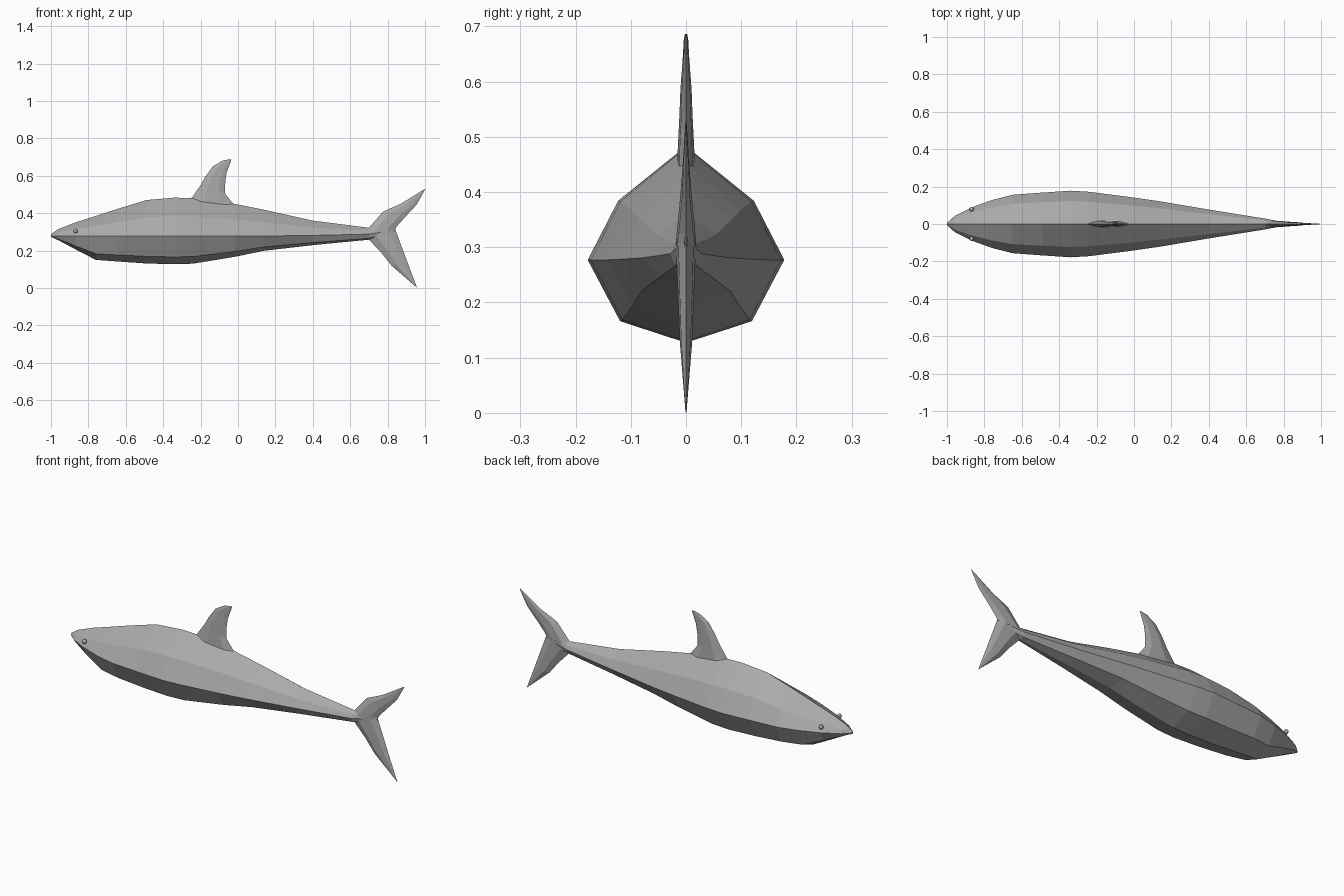
import bpy, bmesh, math

skin = bpy.data.materials.new("shark grey")
skin.diffuse_color = (0.4, 0.4, 0.4, 1)


def make_object(name, bm):
    bmesh.ops.remove_doubles(bm, verts=bm.verts, dist=0.0005)
    bmesh.ops.recalc_face_normals(bm, faces=bm.faces)
    mesh = bpy.data.meshes.new(name)
    bm.to_mesh(mesh)
    bm.free()
    mesh.materials.append(skin)
    ob = bpy.data.objects.new(name, mesh)
    bpy.context.collection.objects.link(ob)
    return ob


def loft(name, rings):
    """Skin a list of closed rings and cap both ends."""
    bm = bmesh.new()
    loops = [[bm.verts.new(p) for p in ring] for ring in rings]
    n = len(loops[0])
    for a, b in zip(loops, loops[1:]):
        for i in range(n):
            j = (i + 1) % n
            bm.faces.new((a[i], a[j], b[j], b[i]))
    bm.faces.new(loops[0])
    bm.faces.new(loops[-1])
    return make_object(name, bm)


def blade(name, stations):
    """Fin with a six-sided section: (lead x, z, trail x, z, half thickness)."""
    rings = []
    for lx, lz, tx, tz, t in stations:
        def at(f, y):
            return (lx + (tx - lx) * f, y, lz + (tz - lz) * f)
        rings.append([at(0, 0), at(0.3, t), at(0.75, t * 0.8), at(1, 0),
                      at(0.75, -t * 0.8), at(0.3, -t)])
    return loft(name, rings)


# Body: x, top z, middle z, bottom z, half width
stations = [
    (-1.00, 0.288, 0.279, 0.273, 0.006),
    (-0.96, 0.315, 0.279, 0.255, 0.042),
    (-0.87, 0.350, 0.278, 0.207, 0.088),
    (-0.76, 0.385, 0.277, 0.150, 0.128),
    (-0.65, 0.421, 0.277, 0.142, 0.156),
    (-0.49, 0.470, 0.277, 0.131, 0.168),
    (-0.34, 0.483, 0.277, 0.127, 0.178),
    (-0.24, 0.480, 0.277, 0.130, 0.172),
    (-0.02, 0.450, 0.277, 0.166, 0.144),
    (0.14, 0.418, 0.278, 0.199, 0.121),
    (0.40, 0.360, 0.281, 0.229, 0.077),
    (0.70, 0.322, 0.288, 0.258, 0.029),
    (0.84, 0.325, 0.310, 0.295, 0.003),
]
rings = []
for x, top, mid, bot, w in stations:
    up, low = mid + (top - mid) * 0.52, mid + (bot - mid) * 0.74
    rings.append([(x, 0, top), (x, 0.69 * w, up), (x, w, mid), (x, 0.67 * w, low),
                  (x, 0, bot), (x, -0.67 * w, low), (x, -w, mid), (x, -0.69 * w, up)])
loft("body", rings)

# Dorsal fin
blade("dorsal_fin", [
    (-0.29, 0.455, 0.01, 0.425, 0.017),
    (-0.245, 0.485, -0.03, 0.455, 0.015),
    (-0.20, 0.550, -0.069, 0.505, 0.012),
    (-0.175, 0.595, -0.068, 0.570, 0.010),
    (-0.135, 0.650, -0.060, 0.620, 0.006),
    (-0.08, 0.682, -0.044, 0.662, 0.004),
    (-0.055, 0.686, -0.035, 0.686, 0.002),
])

# Tail lobes
blade("upper_tail_lobe", [
    (0.68, 0.295, 0.84, 0.305, 0.019),
    (0.70, 0.322, 0.845, 0.325, 0.017),
    (0.775, 0.408, 0.885, 0.370, 0.010),
    (0.87, 0.450, 0.955, 0.445, 0.006),
    (0.998, 0.529, 1.0, 0.526, 0.001),
])
blade("lower_tail_lobe", [
    (0.68, 0.290, 0.84, 0.325, 0.019),
    (0.70, 0.258, 0.842, 0.310, 0.017),
    (0.765, 0.190, 0.877, 0.216, 0.014),
    (0.82, 0.120, 0.905, 0.140, 0.011),
    (0.955, 0.003, 0.958, 0.0, 0.001),
])

# Eyes
for side, label in ((-1, "front_eye"), (1, "back_eye")):
    bm = bmesh.new()
    bmesh.ops.create_uvsphere(bm, u_segments=10, v_segments=6, radius=0.012)
    bmesh.ops.translate(bm, verts=bm.verts, vec=(-0.868, side * 0.079, 0.305))
    make_object(label, bm)
